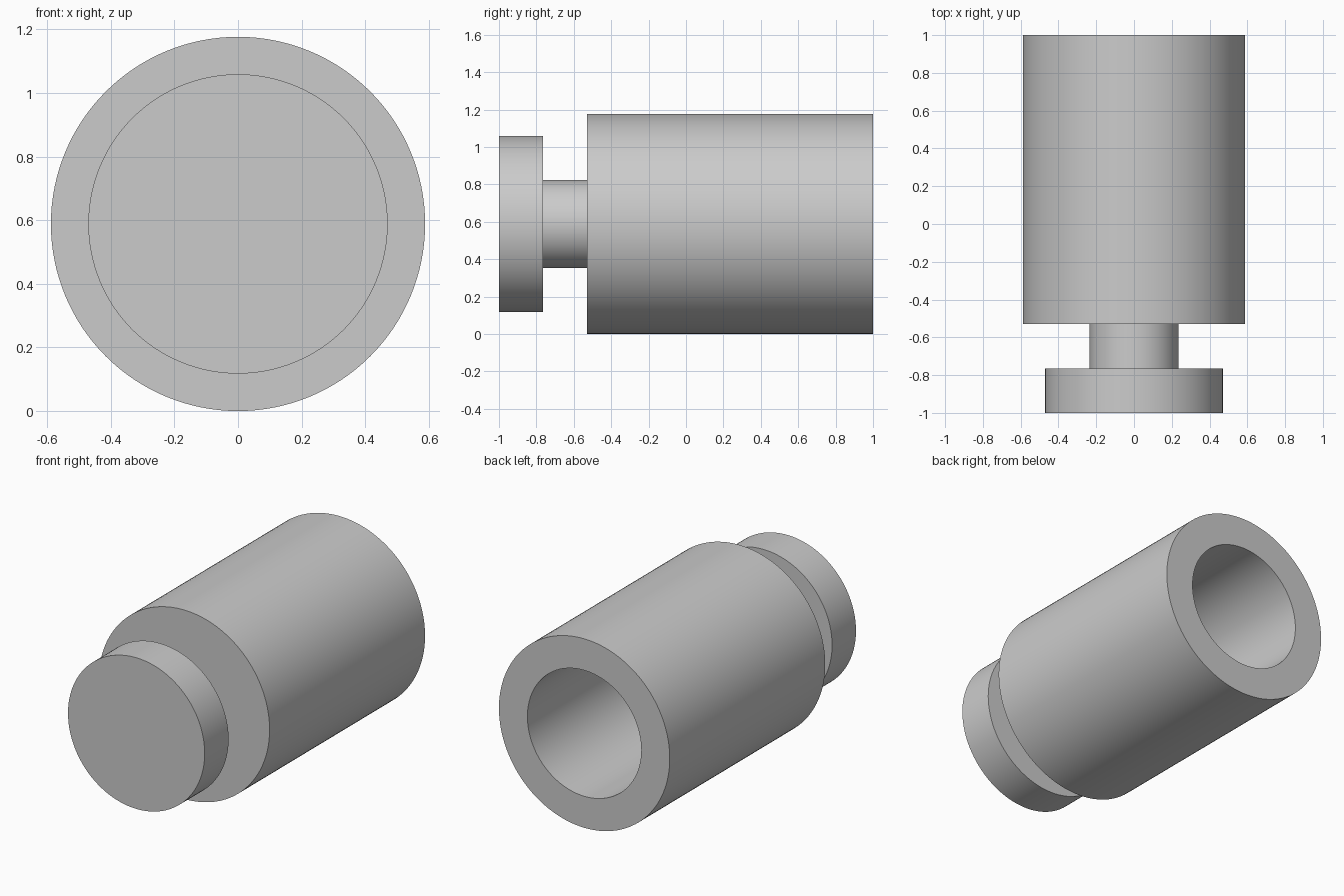
import bpy
import math

if "Cube" in bpy.data.objects:
    bpy.data.objects.remove(bpy.data.objects["Cube"])

UNIT = 2 / 34          # overall length is 34 units
RADIUS = 10 * UNIT     # body radius, also the axis height
SEGMENTS = 128

grey = bpy.data.materials.new("plain grey")
grey.use_nodes = True
colour = (0.6, 0.6, 0.6, 1)
grey.diffuse_color = colour
grey.node_tree.nodes["Principled BSDF"].inputs["Base Color"].default_value = colour


def lathe(name, profile):
    """Spin (radius, y) points about the lengthwise axis; both ends close on it."""
    verts, rings = [], []
    for r, y in profile:
        count = SEGMENTS if r else 1
        rings.append(range(len(verts), len(verts) + count))
        for i in range(count):
            a = math.tau * i / SEGMENTS
            verts.append((r * math.cos(a), y, RADIUS + r * math.sin(a)))
    faces = [tuple(rings[1])[::1], tuple(reversed(rings[-2]))]
    for a, b in zip(rings[1:-2], rings[2:-1]):
        for i in range(SEGMENTS):
            j = (i + 1) % SEGMENTS
            faces.append((a[j], a[i], b[i], b[j]))
    # The axis points only mark the flat end caps, so leave them out
    inner = verts[1:-1]
    faces = [tuple(v - 1 for v in f) for f in faces]
    mesh = bpy.data.meshes.new(name)
    mesh.from_pydata(inner, [], faces)
    mesh.materials.append(grey)
    obj = bpy.data.objects.new(name, mesh)
    bpy.context.collection.objects.link(obj)
    bpy.ops.object.select_all(action='DESELECT')
    obj.select_set(True)
    bpy.context.view_layer.objects.active = obj
    bpy.ops.object.shade_smooth_by_angle(angle=math.radians(30))
    return obj


# Stations along the axis
front = -1
head_back = front + 4 * UNIT
body_front = front + 8 * UNIT
bore_floor = 1 - 20 * UNIT
bore = RADIUS * 2 / 3
neck = 4 * UNIT
head = 8 * UNIT

# One turned piece: head disc, neck, body and blind bore open at the back
lathe("turned_plunger", [
    (0, front), (head, front), (head, head_back),
    (neck, head_back), (neck, body_front),
    (RADIUS, body_front), (RADIUS, 1),
    (bore, 1), (bore, bore_floor), (0, bore_floor),
])
